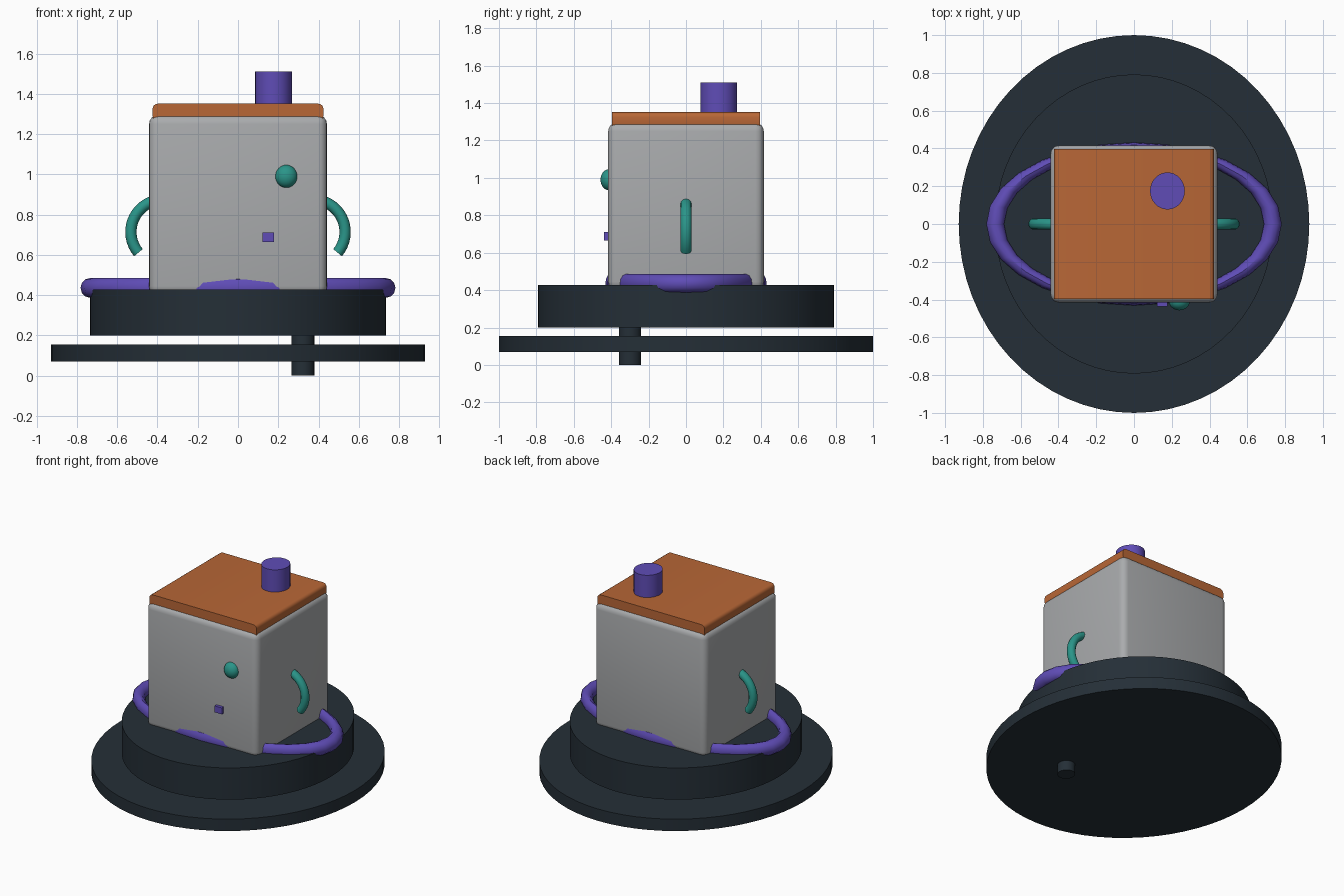
import bpy, bmesh, math
from mathutils import Vector

if "Cube" in bpy.data.objects:
    bpy.data.objects.remove(bpy.data.objects["Cube"])


def material(name, rgb):
    m = bpy.data.materials.new(name)
    m.diffuse_color = (*rgb, 1)
    m.use_nodes = True
    m.node_tree.nodes["Principled BSDF"].inputs["Base Color"].default_value = m.diffuse_color
    return m


DARK = material("dark slate", (0.018, 0.028, 0.038))
GREY = material("light grey", (0.40, 0.41, 0.42))
ORANGE = material("orange", (0.48, 0.135, 0.037))
PURPLE = material("purple", (0.115, 0.073, 0.47))
TEAL = material("teal", (0.023, 0.30, 0.25))


def finish(bm, name, mat, smooth=True):
    bmesh.ops.recalc_face_normals(bm, faces=bm.faces)
    mesh = bpy.data.meshes.new(name)
    bm.to_mesh(mesh)
    bm.free()
    mesh.materials.append(mat)
    ob = bpy.data.objects.new(name, mesh)
    bpy.context.collection.objects.link(ob)
    if smooth:
        bpy.ops.object.select_all(action='DESELECT')
        ob.select_set(True)
        bpy.context.view_layer.objects.active = ob
        bpy.ops.object.shade_smooth_by_angle(angle=math.radians(35))
    return ob


def drum(name, mat, x, y, z0, z1, rx, ry, sides):
    """Upright cylinder with an elliptical section."""
    bm = bmesh.new()
    bmesh.ops.create_cone(bm, cap_ends=True, segments=sides, radius1=1, radius2=1, depth=1)
    bmesh.ops.scale(bm, vec=(rx, ry, z1 - z0), verts=bm.verts)
    bmesh.ops.translate(bm, vec=(x, y, (z0 + z1) / 2), verts=bm.verts)
    return finish(bm, name, mat)


def box(name, mat, lo, hi, bevel=0, along_y_only=False):
    lo, hi = Vector(lo), Vector(hi)
    bm = bmesh.new()
    bmesh.ops.create_cube(bm, size=1)
    bmesh.ops.scale(bm, vec=hi - lo, verts=bm.verts)
    bmesh.ops.translate(bm, vec=(lo + hi) / 2, verts=bm.verts)
    if bevel:
        edges = [e for e in bm.edges if not along_y_only
                 or abs(e.verts[0].co.y - e.verts[1].co.y) > 0.1]
        bmesh.ops.bevel(bm, geom=edges, offset=bevel, segments=4, profile=0.5,
                        affect='EDGES')
    return finish(bm, name, mat, bevel > 0)


def tube(name, mat, path, closed, section):
    """Sweep: section(i) gives the ring of points around path point i."""
    bm = bmesh.new()
    rings = [[bm.verts.new(p) for p in section(t)] for t in path]
    n, k = len(rings), len(rings[0])
    for i in range(n if closed else n - 1):
        a, b = rings[i], rings[(i + 1) % n]
        for j in range(k):
            bm.faces.new((a[j], a[(j + 1) % k], b[(j + 1) % k], b[j]))
    if not closed:
        bm.faces.new(rings[0])
        bm.faces.new(rings[-1])
    return finish(bm, name, mat)


# Base discs and the peg through the lower one
drum("lower_disc", DARK, 0, 0, 0.07, 0.155, 0.928, 1.0, 64)
drum("upper_disc", DARK, 0, 0, 0.20, 0.427, 0.736, 0.792, 64)
drum("peg", DARK, 0.322, -0.30, 0.0, 0.22, 0.057, 0.059, 24)

# Body, lid and chimney
box("body", GREY, (-0.442, -0.416, 0.40), (0.442, 0.416, 1.295), 0.045)
box("lid", ORANGE, (-0.424, -0.396, 1.265), (0.424, 0.396, 1.351), 0.025, True)
drum("chimney", PURPLE, 0.177, 0.175, 1.33, 1.51, 0.092, 0.098, 32)


# Oval ring round the foot of the body
def ring_section(t):
    pts = []
    for j in range(12):
        p = 2 * math.pi * j / 12
        r = 1 + 0.064 * math.cos(p)
        pts.append((0.735 * r * math.cos(t), 0.405 * r * math.sin(t),
                    0.436 + 0.049 * math.sin(p)))
    return pts


tube("oval_ring", PURPLE, [2 * math.pi * i / 28 for i in range(28)], True, ring_section)


# Curved side handles
for side, label in ((1, "right"), (-1, "left")):
    def handle_section(t):
        pts = []
        for j in range(12):
            p = 2 * math.pi * j / 12
            r = 0.160 + 0.028 * math.cos(p)
            pts.append((side * (0.372 + r * math.cos(t)), 0.03 * math.sin(p),
                        0.714 + r * math.sin(t)))
        return pts
    arc = [math.radians(-40 + 120 * i / 16) for i in range(17)]
    tube(label + "_handle", TEAL, arc, False, handle_section)

# Round knob and small square stud on the front
bm = bmesh.new()
bmesh.ops.create_uvsphere(bm, u_segments=24, v_segments=16, radius=1)
bmesh.ops.scale(bm, vec=(0.055, 0.047, 0.057), verts=bm.verts)
bmesh.ops.translate(bm, vec=(0.24, -0.41, 0.99), verts=bm.verts)
finish(bm, "front_knob", TEAL)
box("front_stud", PURPLE, (0.122, -0.438, 0.665), (0.178, -0.40, 0.711))
